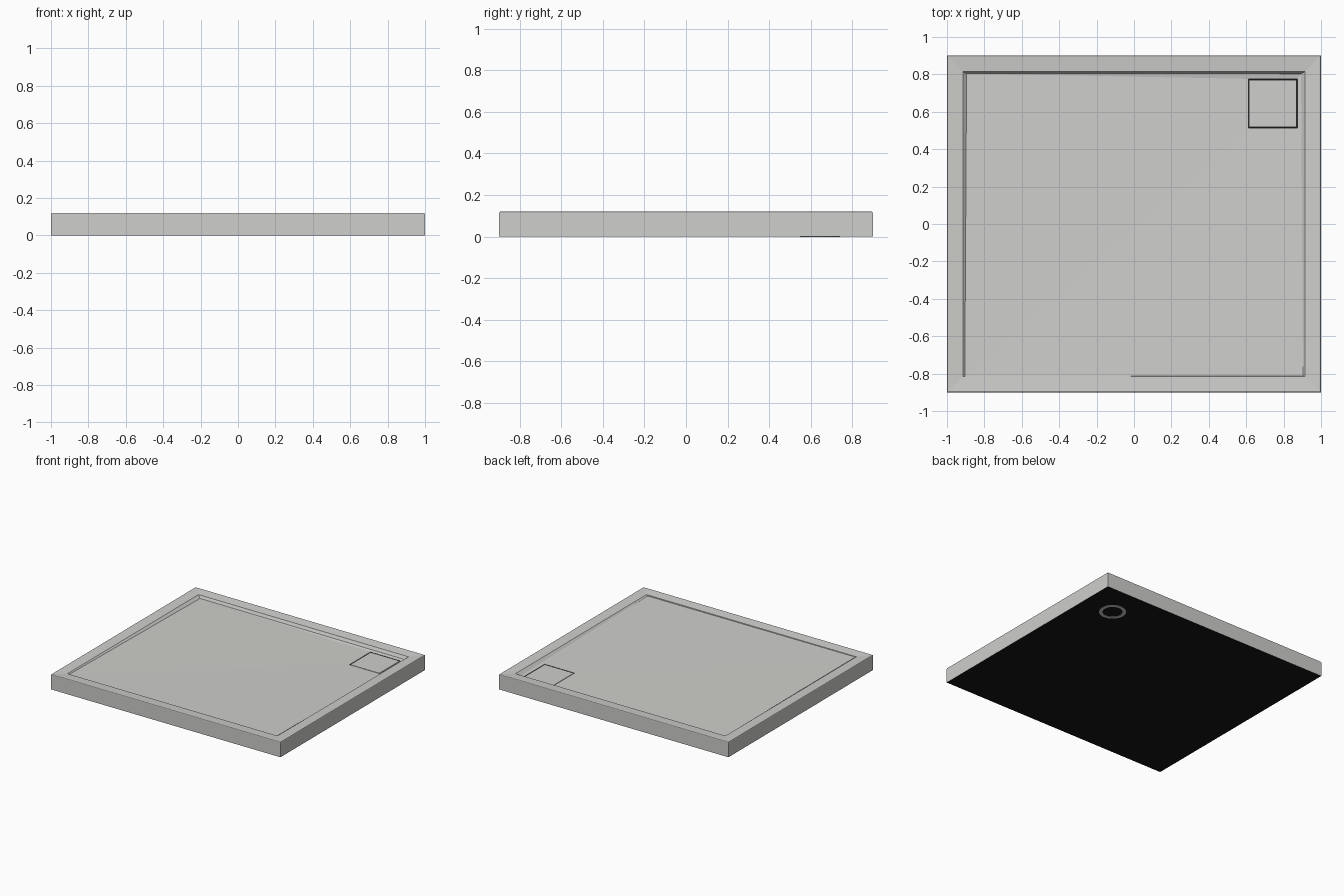
import bpy, bmesh
from mathutils import Vector

cube = bpy.data.objects.get("Cube")
if cube:
    bpy.data.objects.remove(cube, do_unlink=True)


def material(name, value):
    m = bpy.data.materials.new(name)
    m.use_nodes = True
    col = (value, value, value * 0.97, 1)
    m.diffuse_color = col
    m.node_tree.nodes["Principled BSDF"].inputs["Base Color"].default_value = col
    return m


GREY = material("light grey", 0.62)
BLACK = material("black", 0.008)


def finish(name, bm, mats):
    bmesh.ops.recalc_face_normals(bm, faces=bm.faces)
    mesh = bpy.data.meshes.new(name)
    bm.to_mesh(mesh)
    bm.free()
    for m in mats:
        mesh.materials.append(m)
    obj = bpy.data.objects.new(name, mesh)
    bpy.context.collection.objects.link(obj)
    return obj


SIGNS = [(-1, -1), (1, -1), (1, 1), (-1, 1)]
HALF = Vector((1.0, 0.9))
DRAIN = Vector((0.742, 0.645))
HOLE = 0.131
GAP = 0.005
DRAIN_Z = 0.085


def rim_loop(inset, z):
    return [(sx * (HALF.x - inset), sy * (HALF.y - inset), z) for sx, sy in SIGNS]


def drain_loop(half, z):
    return [(DRAIN.x + sx * half, DRAIN.y + sy * half, z) for sx, sy in SIGNS]


# Floor outline: falls from the front towards the back corner with the drain
FLOOR_Z = [0.109, 0.107, 0.090, 0.093]
floor_edge = []
for (sx, sy), z in zip(SIGNS, FLOOR_Z):
    inset = 0.088 + (0.113 - z) * 0.6
    floor_edge.append((sx * (HALF.x - inset - 0.005), sy * (HALF.y - inset + 0.005), z))

# Tray: nested square loops from the base edge up, over the rim and into the drain
loops = [
    rim_loop(0, 0.0), rim_loop(0, 0.114), rim_loop(0.002, 0.118),
    rim_loop(0.007, 0.12), rim_loop(0.085, 0.114),
    floor_edge, drain_loop(HOLE, DRAIN_Z), drain_loop(HOLE, 0.045),
]
bm = bmesh.new()
rings = [[bm.verts.new(p) for p in loop] for loop in loops]
for low, high in zip(rings, rings[1:]):
    for i in range(4):
        j = (i + 1) % 4
        face = bm.faces.new((low[i], low[j], high[j], high[i]))
        face.material_index = int(high is rings[-1])
for ring in (rings[0], rings[-1]):
    bm.faces.new(ring).material_index = 1
finish("shower_tray", bm, [GREY, BLACK])

# Drain cover: square plate with a narrow dark gap all round
bm = bmesh.new()
bmesh.ops.create_cube(bm, size=1)
side = 2 * (HOLE - GAP)
bmesh.ops.scale(bm, vec=(side, side, 0.04), verts=bm.verts)
bmesh.ops.translate(bm, vec=(DRAIN.x, DRAIN.y, DRAIN_Z - 0.02), verts=bm.verts)
finish("drain_cover", bm, [GREY])

# Waste pipe end: flat ring on the underside
bm = bmesh.new()
SEGMENTS = 32
circles = []
for radius in (0.072, 0.097):
    c = bmesh.ops.create_circle(bm, segments=SEGMENTS, radius=radius)
    circles.append(c["verts"])
bmesh.ops.bridge_loops(bm, edges=bm.edges[:])
bmesh.ops.solidify(bm, geom=bm.faces[:], thickness=0.002)
bmesh.ops.translate(bm, vec=(DRAIN.x, DRAIN.y, 0.0), verts=bm.verts)
finish("waste_pipe_ring", bm, [GREY])
